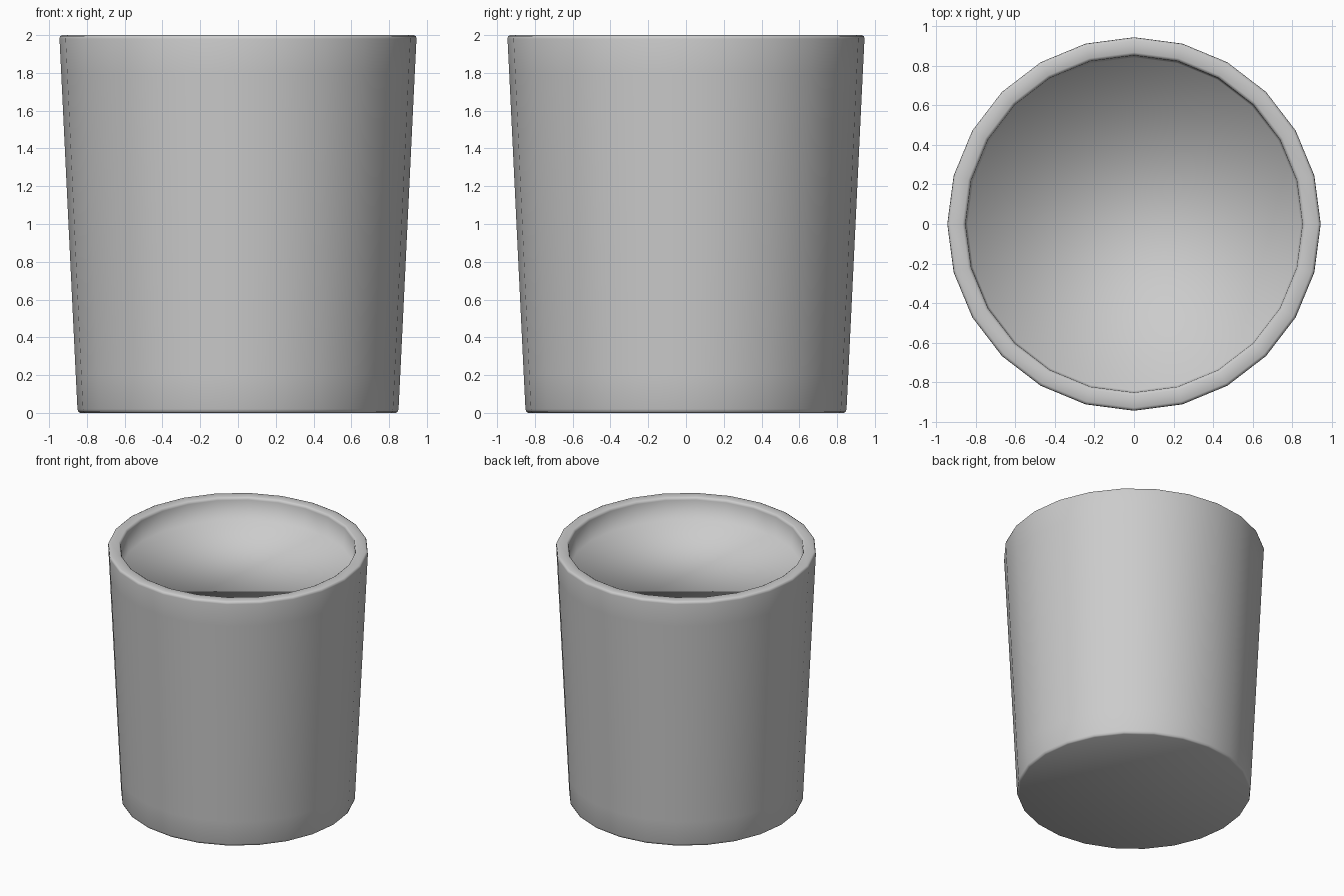
import bpy, bmesh
from math import cos, sin, pi

if "Cube" in bpy.data.objects:
    bpy.data.objects.remove(bpy.data.objects["Cube"])

SIDES = 24

# Cup profile (radius, z): base edge, tapered wall, rounded rim, recessed fill surface
profile = [
    (0.835, 0.0), (0.845, 0.006), (0.85, 0.02),
    (0.859, 0.2), (0.936, 1.8), (0.945, 1.98),
    (0.942, 1.994), (0.93, 2.0),
    (0.868, 2.0), (0.857, 1.994), (0.853, 1.98),
    (0.843, 1.825),
]

bm = bmesh.new()
rings = [[bm.verts.new((r * cos(2 * pi * i / SIDES), r * sin(2 * pi * i / SIDES), z))
          for i in range(SIDES)] for r, z in profile]

# Walls between neighbouring rings
for low, high in zip(rings, rings[1:]):
    for i in range(SIDES):
        j = (i + 1) % SIDES
        bm.faces.new((low[i], low[j], high[j], high[i]))

# Closed base and fill surface
bm.faces.new(rings[0][::-1])
bm.faces.new(rings[-1])
bmesh.ops.recalc_face_normals(bm, faces=bm.faces)
for face in bm.faces:
    face.smooth = True

mesh = bpy.data.meshes.new("cup")
bm.to_mesh(mesh)
bm.free()
cup = bpy.data.objects.new("cup", mesh)
bpy.context.collection.objects.link(cup)
